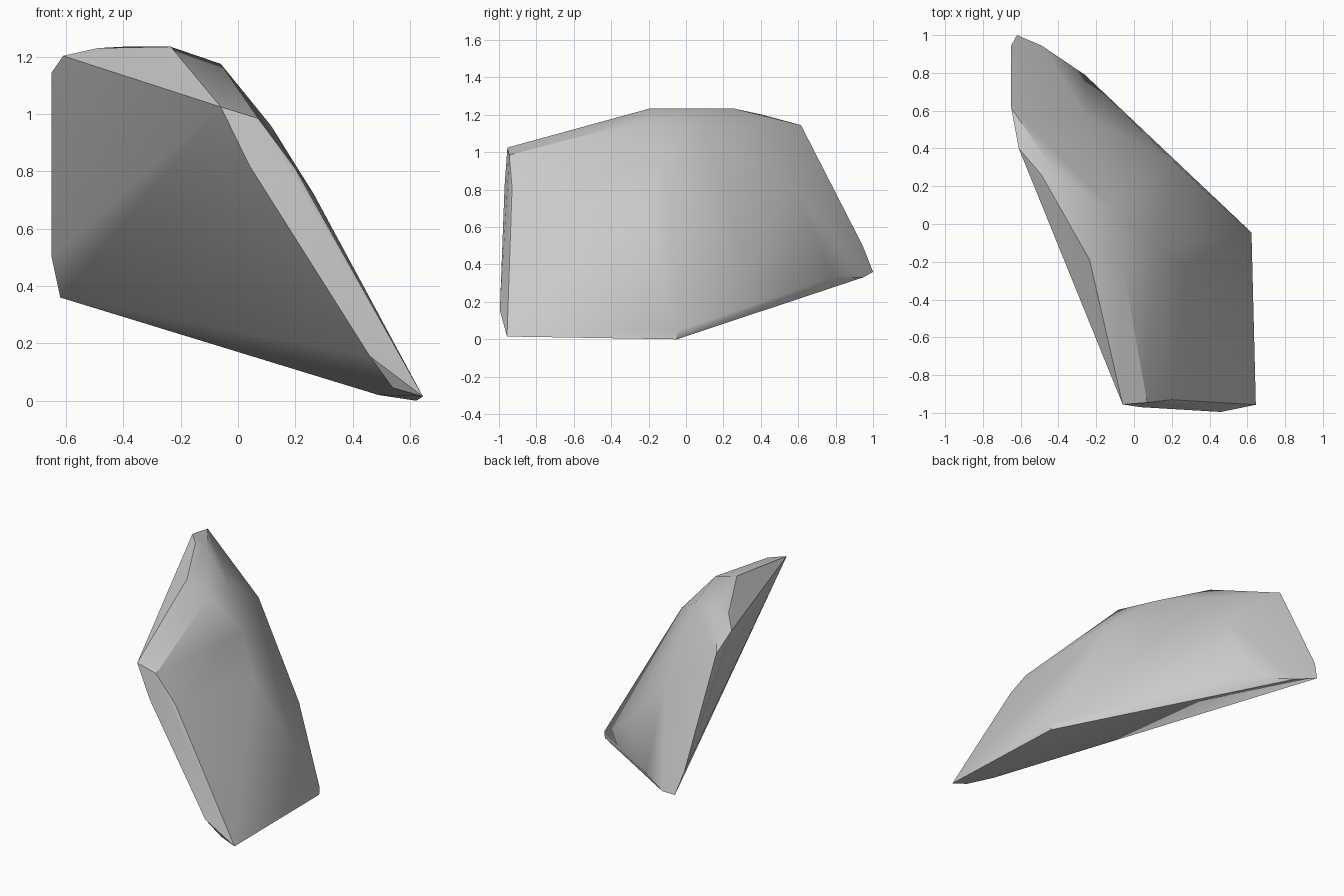
import bpy
import bmesh
from math import radians

cube = bpy.data.objects.get("Cube")
if cube:
    bpy.data.objects.remove(cube, do_unlink=True)

# Corners of the stone, grouped by where they sit
front_rim = [(-.06, -.955, 1.025), (.04, -.97, .82), (.46, -.995, .155),
             (.54, -.945, .045), (.645, -.957, .015)]
front_ridge = [(.07, -.945, .985), (.20, -.93, .81)]
crown = [(-.61, .40, 1.203), (-.49, .26, 1.23), (-.40, .25, 1.235),
         (-.235, -.19, 1.235), (-.06, -.22, 1.175), (-.12, .08, 1.13)]
back_tip = [(-.65, .615, 1.145), (-.65, .945, .50), (-.62, 1.0, .36),
            (-.49, .945, .33), (-.26, .79, .33)]
side_bulge = [(.115, -.12, .96), (.265, -.22, .72), (-.25, .57, .82),
              (.21, .33, .35), (.622, -.045, .045)]
underside = [(.49, -.75, .02), (.622, -.05, 0)]

# Wrap the corners in a convex shell
bm = bmesh.new()
for corner in front_rim + front_ridge + crown + back_tip + side_bulge + underside:
    bm.verts.new(corner)
bmesh.ops.convex_hull(bm, input=bm.verts[:])
loose = [v for v in bm.verts if not v.link_faces]
bmesh.ops.delete(bm, geom=loose, context='VERTS')
bmesh.ops.recalc_face_normals(bm, faces=bm.faces[:])

mesh = bpy.data.meshes.new("stone_shard")
bm.to_mesh(mesh)
bm.free()
stone = bpy.data.objects.new("stone_shard", mesh)
bpy.context.collection.objects.link(stone)

# Plain grey stone
grey = bpy.data.materials.new("grey_stone")
grey.use_nodes = True
colour = (.6, .6, .6, 1)
grey.diffuse_color = colour
grey.node_tree.nodes["Principled BSDF"].inputs["Base Color"].default_value = colour
mesh.materials.append(grey)

# Soft facets with crisp outer edges
bpy.ops.object.select_all(action='DESELECT')
stone.select_set(True)
bpy.context.view_layer.objects.active = stone
bpy.ops.object.shade_smooth_by_angle(angle=radians(32))
